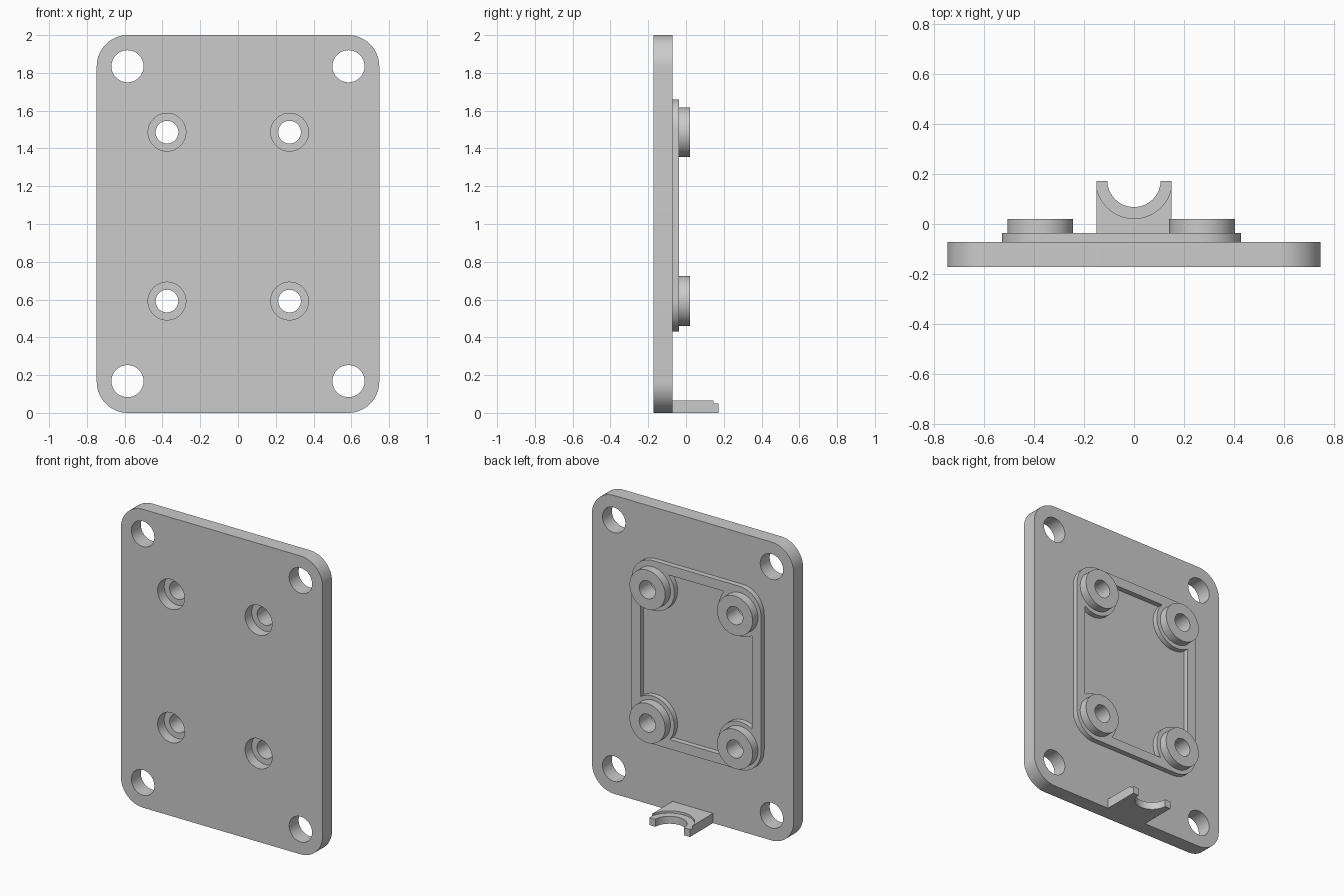
import bpy
import bmesh
from math import sin, cos, pi, radians
from mathutils import Vector

default_cube = bpy.data.objects.get("Cube")
if default_cube:
    bpy.data.objects.remove(default_cube, do_unlink=True)

# Single plain grey
grey = bpy.data.materials.new("plain grey")
grey.use_nodes = True
colour = (0.6, 0.6, 0.6, 1)
grey.diffuse_color = colour
grey.node_tree.nodes["Principled BSDF"].inputs["Base Color"].default_value = colour


def arc(cx, cy, r, start, end, steps):
    """Points along an arc, angles in radians."""
    angles = [start + (end - start) * i / steps for i in range(steps + 1)]
    return [(cx + r * cos(a), cy + r * sin(a)) for a in angles]


def rounded_rect(x0, x1, z0, z1, r):
    corners = [(x1 - r, z1 - r), (x0 + r, z1 - r), (x0 + r, z0 + r), (x1 - r, z0 + r)]
    pts = []
    for i, (cx, cz) in enumerate(corners):
        pts += arc(cx, cz, r, i * pi / 2, (i + 1) * pi / 2, 16)
    return pts


def rect(x0, x1, z0, z1):
    return [(x0, z0), (x1, z0), (x1, z1), (x0, z1)]


def circle(centre, r):
    return arc(*centre, r, 0, 2 * pi, 64)[:-1]


def prism(name, pts, lo, hi, axis="Y"):
    """Extrude a flat outline from lo to hi along the axis."""
    def place(p):
        return (p[0], lo, p[1]) if axis == "Y" else (p[0], p[1], lo)
    bm = bmesh.new()
    face = bm.faces.new([bm.verts.new(place(p)) for p in pts])
    grown = bmesh.ops.extrude_face_region(bm, geom=[face])
    move = Vector((0, hi - lo, 0)) if axis == "Y" else Vector((0, 0, hi - lo))
    top = [g for g in grown["geom"] if isinstance(g, bmesh.types.BMVert)]
    bmesh.ops.translate(bm, verts=top, vec=move)
    bmesh.ops.recalc_face_normals(bm, faces=bm.faces)
    mesh = bpy.data.meshes.new(name)
    bm.to_mesh(mesh)
    bm.free()
    mesh.materials.append(grey)
    obj = bpy.data.objects.new(name, mesh)
    bpy.context.collection.objects.link(obj)
    return obj


def cut(obj, pts, lo, hi, axis="Y"):
    cut_with(obj, prism("cutter", pts, lo, hi, axis))


def cut_with(obj, cutter):
    """Subtract the cutter, then discard it."""
    mod = obj.modifiers.new("cut", "BOOLEAN")
    mod.operation = "DIFFERENCE"
    mod.solver = "EXACT"
    mod.object = cutter
    bpy.context.view_layer.objects.active = obj
    bpy.ops.object.modifier_apply(modifier=mod.name)
    bpy.data.objects.remove(cutter, do_unlink=True)


FRONT, BACK = -0.172, -0.072      # plate faces
FRAME_TOP, BOSS_TOP = -0.037, 0.02
screws = [(x, z) for x in (-0.376, 0.273) for z in (0.592, 1.486)]
mounts = [(x, z) for x in (-0.585, 0.585) for z in (0.168, 1.835)]

# Base plate with corner holes and counterbored screw holes
plate = prism("base_plate", rounded_rect(-0.748, 0.748, 0, 2, 0.165), FRONT, BACK)
for centre in mounts:
    cut(plate, circle(centre, 0.085), -0.3, 0.3)
for centre in screws:
    cut(plate, circle(centre, 0.1), -0.3, FRONT + 0.07)
    cut(plate, circle(centre, 0.06), -0.3, 0.3)

# Raised frame; its opening leaves a round pad around each screw
frame = prism("raised_frame", rounded_rect(-0.53, 0.43, 0.43, 1.66, 0.16), BACK, FRAME_TOP)
opening = prism("opening", rect(-0.465, 0.365, 0.495, 1.595), -0.2, 0.2)
for centre in screws:
    cut(opening, circle(centre, 0.16), -0.3, 0.3)
cut_with(frame, opening)
for centre in screws:
    cut(frame, circle(centre, 0.06), -0.3, 0.3)
parts = [plate, frame]

# Round screw bosses
for i, centre in enumerate(screws):
    boss = prism(f"screw_boss_{i + 1}", circle(centre, 0.132), FRAME_TOP, BOSS_TOP)
    cut(boss, circle(centre, 0.06), -0.3, 0.3)
    parts.append(boss)

# Bottom tab with a half-round notch and a shallow step around it
tab = prism("cable_tab", rect(-0.15, 0.15, BACK, 0.172), 0, 0.065, "Z")
cut(tab, circle((0, 0.175), 0.153), 0.05, 0.2, "Z")
cut(tab, circle((0, 0.175), 0.107), -0.1, 0.2, "Z")
parts.append(tab)

# Smooth round walls, keep crisp edges
bpy.ops.object.select_all(action="DESELECT")
for obj in parts:
    obj.select_set(True)
bpy.context.view_layer.objects.active = plate
bpy.ops.object.shade_smooth_by_angle(angle=radians(30))
